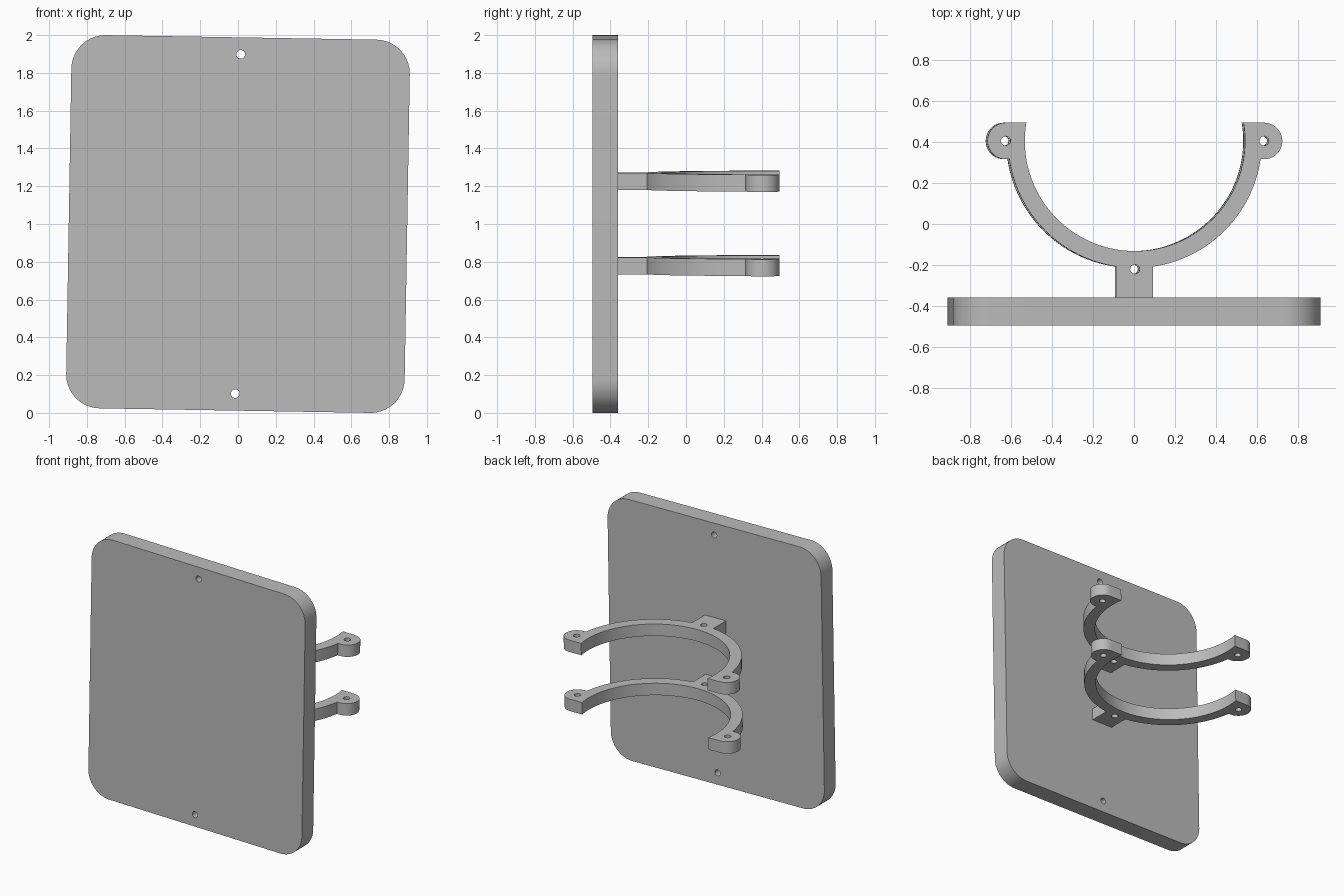
import bpy
from math import sin, cos, asin, acos, pi, radians
from mathutils import Matrix

cube = bpy.data.objects.get("Cube")
if cube:
    bpy.data.objects.remove(cube, do_unlink=True)

grey = bpy.data.materials.new("plain grey")
grey.use_nodes = True
colour = (0.5, 0.5, 0.5, 1)
grey.diffuse_color = colour
grey.node_tree.nodes["Principled BSDF"].inputs["Base Color"].default_value = colour

# The whole assembly leans slightly sideways about its centre
LEAN = Matrix.Translation((0, 0, 1)) @ Matrix.Rotation(radians(0.96), 4, 'Y')


def arc(cx, cy, r, start, end, steps):
    return [(cx + r * cos(start + (end - start) * i / steps),
             cy + r * sin(start + (end - start) * i / steps)) for i in range(steps + 1)]


def hole(cx, cy, r=0.023):
    return arc(cx, cy, r, 0, 2 * pi, 24)[:-1]


def extruded(name, loops, thickness, matrix):
    """Solid from an outline and its holes, centred on the local XY plane."""
    curve = bpy.data.curves.new(name, 'CURVE')
    curve.dimensions = '2D'
    curve.fill_mode = 'BOTH'
    curve.extrude = thickness / 2
    for loop in loops:
        spline = curve.splines.new('POLY')
        spline.points.add(len(loop) - 1)
        for point, (x, y) in zip(spline.points, loop):
            point.co = (x, y, 0, 1)
        spline.use_cyclic_u = True
    obj = bpy.data.objects.new(name, curve)
    bpy.context.collection.objects.link(obj)
    bpy.ops.object.select_all(action='DESELECT')
    obj.select_set(True)
    bpy.context.view_layer.objects.active = obj
    bpy.ops.object.convert(target='MESH')
    obj = bpy.context.view_layer.objects.active
    obj.name = name
    bpy.ops.object.mode_set(mode='EDIT')
    bpy.ops.mesh.select_all(action='SELECT')
    bpy.ops.mesh.remove_doubles(threshold=0.0001)
    bpy.ops.mesh.normals_make_consistent(inside=False)
    bpy.ops.object.mode_set(mode='OBJECT')
    obj.data.materials.clear()
    obj.data.materials.append(grey)
    bpy.ops.object.shade_smooth_by_angle(angle=radians(30))
    obj.matrix_world = LEAN @ matrix
    return obj


# Rounded back plate with two screw holes
half_w, half_h, corner = 0.896, 0.988, 0.18
plate_front, plate_back = -0.494, -0.359
outline = []
for i, (sx, sy) in enumerate([(1, 1), (-1, 1), (-1, -1), (1, -1)]):
    outline += arc(sx * (half_w - corner), sy * (half_h - corner), corner,
                   i * pi / 2, (i + 1) * pi / 2, 16)
extruded("plate", [outline, hole(0, 0.898), hole(0, -0.898)], plate_back - plate_front,
         Matrix.Translation((0, (plate_front + plate_back) / 2, 0)) @ Matrix.Rotation(pi / 2, 4, 'X'))

# Half-ring clamps: neck, ring and an eyelet lug at each tip
cy, inner, outer, lug, lug_x = 0.405, 0.537, 0.619, 0.089, 0.63
half = [(lug, plate_back - 0.002)]
half += arc(0, cy, outer, -acos(lug / outer), -asin(lug / outer), 32)
half += arc(lug_x, cy, lug, -pi / 2, pi / 2, 20)
half += arc(0, cy, inner, asin(lug / inner), -pi / 2, 40)
clamp = half + [(-x, y) for x, y in reversed(half[:-1])]
holes = [hole(lug_x, cy), hole(-lug_x, cy), hole(0, -0.22)]
for name, z in (("upper_clamp", 0.227), ("lower_clamp", -0.22)):
    extruded(name, [clamp] + holes, 0.09, Matrix.Translation((0, 0, z)))
